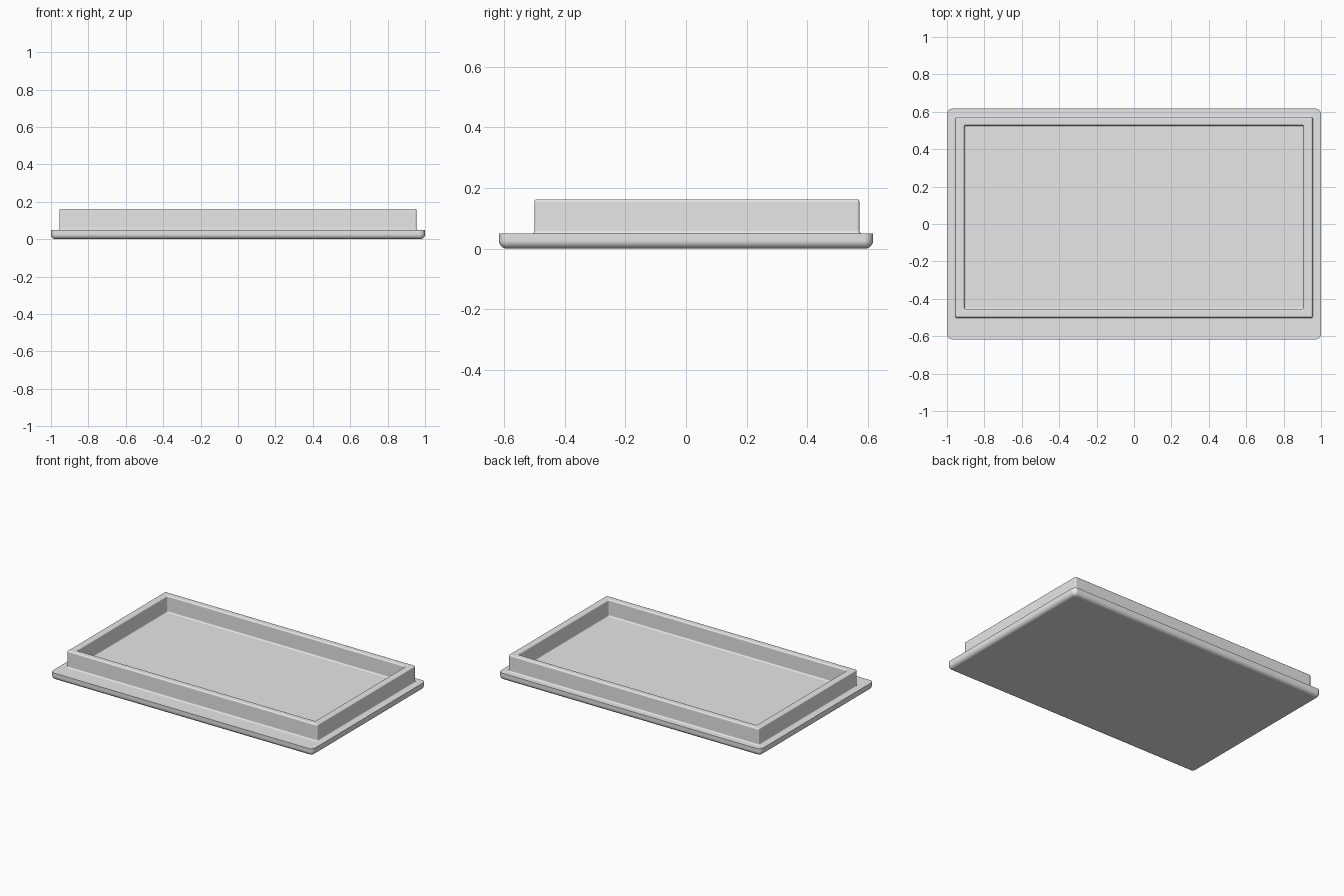
import bpy
import bmesh
from math import cos, sin, pi, radians

cube = bpy.data.objects.get("Cube")
if cube:
    bpy.data.objects.remove(cube, do_unlink=True)

grey = bpy.data.materials.new("plain grey")
grey.use_nodes = True
GREY = (0.8, 0.8, 0.8, 1)
grey.diffuse_color = GREY
grey.node_tree.nodes["Principled BSDF"].inputs["Base Color"].default_value = GREY

STEPS = 5                                # segments per rounded corner
FLANGE_TOP, RIM_TOP = 0.05, 0.163        # heights
ROUND, SMALL = 0.027, 0.009              # edge radii

# Outlines: centre y, half width, half depth, corner radius
FLANGE = (0, 1.0, 0.617, 0.03)
RIM_OUTER = (0.036, 0.955, 0.536, SMALL)
RIM_INNER = (0.036, 0.907, 0.491, SMALL)


def ring(bm, outline, grow, z):
    """Rounded rectangle of vertices, offset outward by grow."""
    cy, hx, hy, r = outline
    r2 = max(r + grow, 0.001)
    verts = []
    for corner, (sx, sy) in enumerate([(1, 1), (-1, 1), (-1, -1), (1, -1)]):
        for i in range(STEPS + 1):
            a = (corner + i / STEPS) * pi / 2
            x = sx * (hx + grow - r2) + r2 * cos(a)
            y = cy + sy * (hy + grow - r2) + r2 * sin(a)
            verts.append(bm.verts.new((x, y, z)))
    return verts


def arc(outline, grow, z, r, start, end):
    """Section points of an edge rounding around centre (grow, z)."""
    points = []
    for i in range(STEPS + 1):
        a = radians(start + (end - start) * i / STEPS)
        points.append((outline, grow + r * cos(a), z + r * sin(a)))
    return points


# Section of the tray, from the underside outward, over the rim and in to the floor
section = arc(FLANGE, -ROUND, ROUND, ROUND, -90, 0)
section.append((FLANGE, 0, FLANGE_TOP))
section += arc(RIM_OUTER, SMALL, FLANGE_TOP + SMALL, SMALL, 270, 180)
section += arc(RIM_OUTER, -SMALL, RIM_TOP - SMALL, SMALL, 0, 90)
section += arc(RIM_INNER, SMALL, RIM_TOP - SMALL, SMALL, 90, 180)
section += arc(RIM_INNER, -SMALL, FLANGE_TOP + SMALL, SMALL, 0, -90)

bm = bmesh.new()
rings = [ring(bm, *point) for point in section]
for low, high in zip(rings, rings[1:]):
    for i in range(len(low)):
        j = (i + 1) % len(low)
        bm.faces.new((low[i], low[j], high[j], high[i]))
bm.faces.new(rings[0][::-1])             # underside
bm.faces.new(rings[-1])                  # tray floor
bmesh.ops.recalc_face_normals(bm, faces=bm.faces[:])

mesh = bpy.data.meshes.new("tray")
bm.to_mesh(mesh)
bm.free()
mesh.materials.append(grey)
tray = bpy.data.objects.new("tray", mesh)
bpy.context.collection.objects.link(tray)

# Smooth roundings, sharp flange edge
bpy.context.view_layer.objects.active = tray
tray.select_set(True)
bpy.ops.object.shade_smooth_by_angle(angle=radians(35))
normals = tray.modifiers.new("flat panels", "WEIGHTED_NORMAL")
normals.keep_sharp = True
